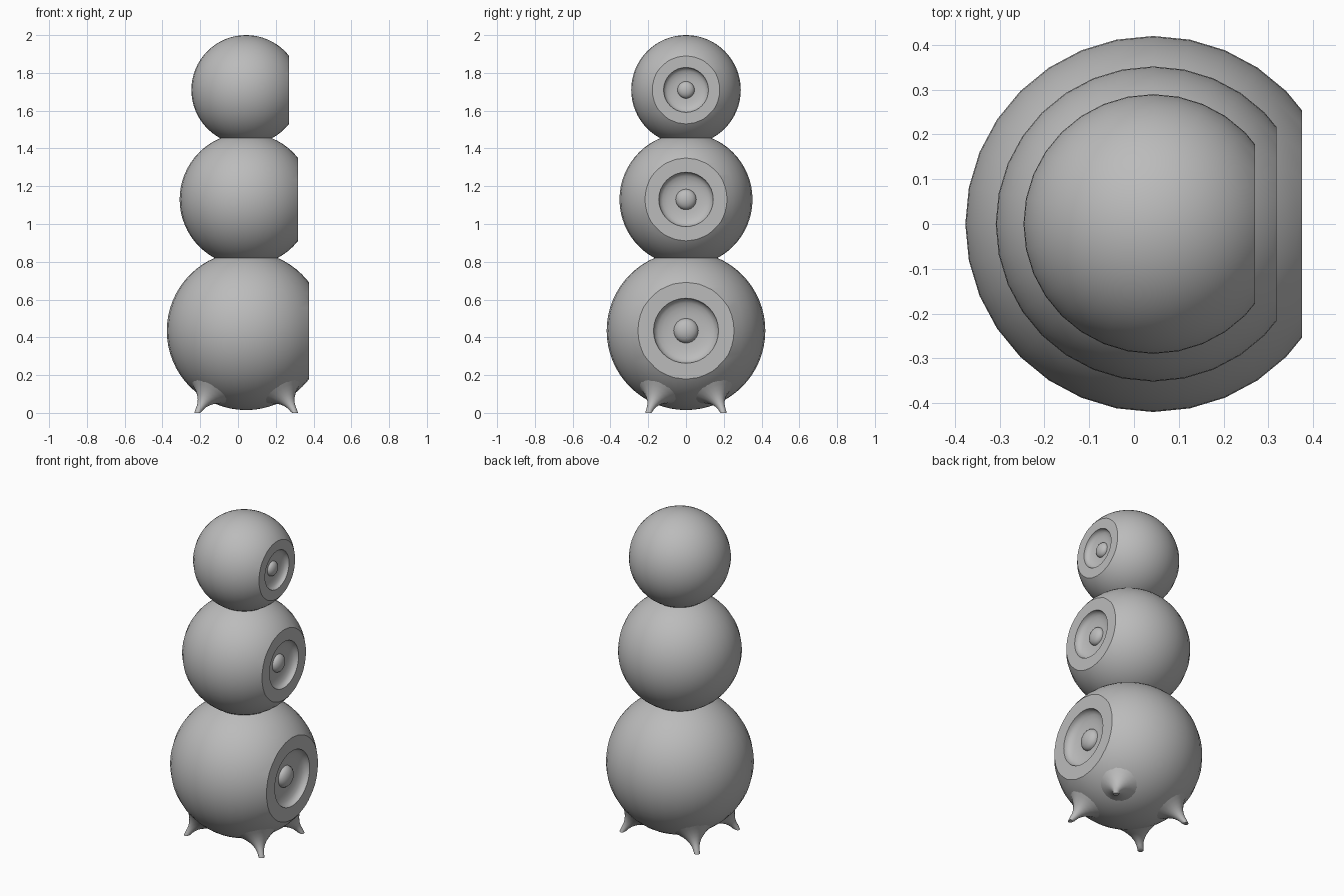
import bpy, bmesh, math
from mathutils import Vector

cube = bpy.data.objects.get("Cube")
if cube:
    bpy.data.objects.remove(cube, do_unlink=True)

AXIS_X = 0.043
grey = bpy.data.materials.new("plain_grey")
grey.use_nodes = True
colour = (0.5, 0.5, 0.5, 1)
grey.diffuse_color = colour
grey.node_tree.nodes["Principled BSDF"].inputs["Base Color"].default_value = colour


def finish(bm, name):
    bmesh.ops.recalc_face_normals(bm, faces=bm.faces)
    mesh = bpy.data.meshes.new(name)
    bm.to_mesh(mesh)
    bm.free()
    mesh.materials.append(grey)
    obj = bpy.data.objects.new(name, mesh)
    bpy.context.collection.objects.link(obj)
    bpy.ops.object.select_all(action='DESELECT')
    obj.select_set(True)
    bpy.context.view_layer.objects.active = obj
    bpy.ops.object.shade_smooth_by_angle(angle=math.radians(32))
    return obj


def ring(bm, centre, u, v, radius, count=32):
    angles = [math.tau * i / count for i in range(count)]
    return [bm.verts.new(centre + radius * (u * math.cos(a) + v * math.sin(a))) for a in angles]


def join(bm, a, b):
    for i in range(len(a)):
        j = (i + 1) % len(a)
        bm.faces.new((a[i], a[j], b[j], b[i]))


# Driver recess: radius and depth, as fractions of the ball radius
recess = [(0.41, 0), (0.403, 0.03), (0.385, 0.06), (0.35, 0.085),
          (0.29, 0.105), (0.22, 0.117), (0.155, 0.12)]
DOME_R, DOME_H = 0.155, 0.095
dome = [(DOME_R * math.cos(t), 0.12 - DOME_H * math.sin(t))
        for t in (math.pi / 2 * i / 7 for i in range(1, 7))]


def speaker_ball(name, z, radius, flat_x):
    centre = Vector((AXIS_X, 0, z))
    bm = bmesh.new()
    bmesh.ops.create_uvsphere(bm, u_segments=32, v_segments=32, radius=radius)
    bmesh.ops.translate(bm, verts=bm.verts, vec=centre)
    # Slice off the side that carries the driver
    cut = bmesh.ops.bisect_plane(bm, geom=bm.verts[:] + bm.edges[:] + bm.faces[:],
                                 plane_co=(flat_x, 0, 0), plane_no=(1, 0, 0), clear_outer=True)
    rim = [e for e in cut["geom_cut"] if isinstance(e, bmesh.types.BMEdge)]
    # Lathe the recess and the centre dome
    rings = [ring(bm, Vector((flat_x - d * radius, 0, z)), Vector((0, 1, 0)),
                  Vector((0, 0, 1)), r * radius) for r, d in recess + dome]
    for a, b in zip(rings, rings[1:]):
        join(bm, a, b)
    tip = bm.verts.new((flat_x - (0.12 - DOME_H) * radius, 0, z))
    last = rings[-1]
    for i in range(len(last)):
        bm.faces.new((last[i], last[(i + 1) % len(last)], tip))
    # Flat baffle between the cut and the recess
    first = rings[0]
    inner = [bm.edges.get((first[i - 1], first[i])) for i in range(len(first))]
    bmesh.ops.triangle_fill(bm, use_beauty=True, use_dissolve=False,
                            edges=rim + inner, normal=(1, 0, 0))
    return finish(bm, name)


speaker_ball("lower_ball", 0.435, 0.42, 0.375)
speaker_ball("middle_ball", 1.13, 0.352, 0.318)
speaker_ball("upper_ball", 1.71, 0.29, 0.27)


# Flared feet that grow radially out of the lower ball
def foot(name, sx, sy):
    centre = Vector((AXIS_X, 0, 0.435))
    tip = Vector((AXIS_X + 0.26 * sx, 0.2 * sy, 0))
    axis = (tip - centre).normalized()
    length = (tip - centre).length
    u = axis.cross(Vector((0, 0, 1))).normalized()
    v = axis.cross(u)
    bm = bmesh.new()
    rings = []
    steps = 8
    for i in range(steps + 1):
        t = i / steps
        radius = 0.017 + 0.095 * (1 - t) ** 2.4
        height = 0.4 + (length - 0.4) * t
        rings.append(ring(bm, centre + axis * height, u, v, radius, 20))
    # Level the tip on the floor
    for vert in rings[-1]:
        vert.co.z = 0
    for a, b in zip(rings, rings[1:]):
        join(bm, a, b)
    bm.faces.new(rings[-1])
    return finish(bm, name)


for sx, side in ((1, "left"), (-1, "right")):
    for sy, end in ((-1, "front"), (1, "back")):
        foot(f"{end}_{side}_foot", sx, sy)
